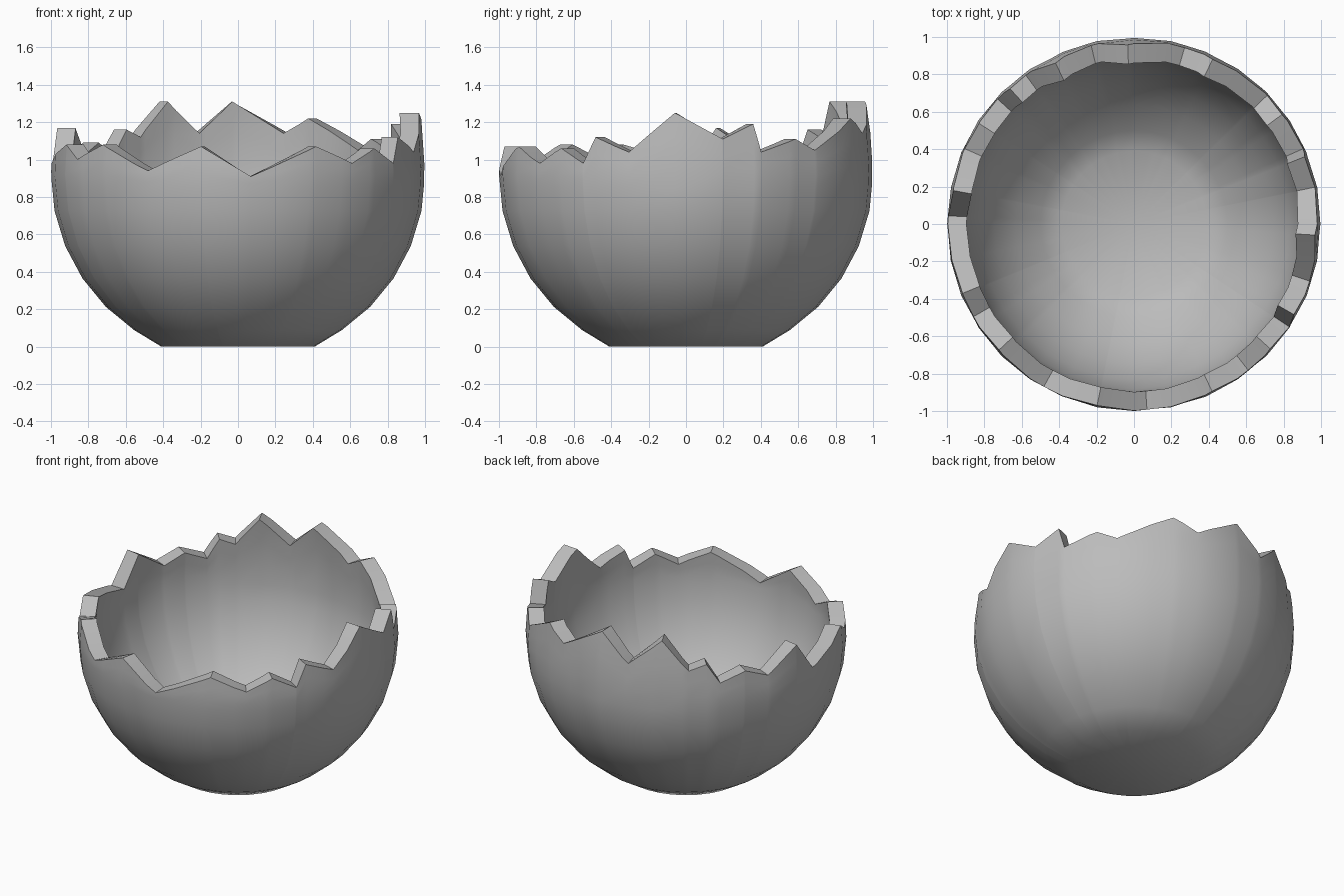
import bpy, bmesh, math

cube = bpy.data.objects.get("Cube")
if cube:
    bpy.data.objects.remove(cube, do_unlink=True)

SEGMENTS = 32
STEP = math.tau / SEGMENTS
EQUATOR = 0.92      # height of the widest ring
THICK = 0.1
LOW = 0.85          # the wall is whole below this height

# Broken rim: (angle in degrees from +x, height)
RIM = [(11.5, 1.11), (21.5, 1.19), (24, 1.04), (36.5, 1.11), (44, 1.05),
       (64.5, 1.22), (74, 1.14), (92, 1.31), (103.5, 1.14), (116, 1.31),
       (126, 1.12), (132.5, 1.16), (137.5, 1.03), (147, 1.09), (156, 1.03),
       (169.5, 1.17), (177.5, 0.97), (202, 1.08), (210, 1.0), (223, 1.08),
       (241, 0.94), (258.5, 1.07), (274, 0.91), (295, 1.07), (308, 0.98),
       (317.5, 1.06), (326.5, 0.98), (330.5, 1.12), (342, 1.04), (356.5, 1.25)]


def lerp_table(table, v):
    for (a, fa), (b, fb) in zip(table, table[1:]):
        if a <= v <= b:
            return fa + (fb - fa) * (v - a) / (b - a)
    return table[-1][1]


def egg_profile(radius, floor_z, floor_r):
    """(height, radius) points: round below, stretched above the equator."""
    pts = [(floor_z, floor_r)]
    for i in range(3, 11):
        a = i * STEP
        stretch = 1.5 if i > 8 else 1.0
        pts.append((EQUATOR - radius * stretch * math.cos(a), radius * math.sin(a)))
    return pts


outer = egg_profile(1.0, 0.0, 0.41)
inner = egg_profile(1.0 - THICK, THICK, 0.39)
rim = [(RIM[-1][0] - 360, RIM[-1][1])] + RIM + [(RIM[0][0] + 360, RIM[0][1])]

# Columns at every segment and at every break of the rim
angles = sorted({i * 360 / SEGMENTS for i in range(SEGMENTS)} | {a for a, z in RIM})


def wall_column(profile, deg):
    """Points of one wall side from the floor up to the rim."""
    top = lerp_table(rim, deg)
    heights = [z for z, r in profile if z < LOW] + [LOW]
    heights += [LOW + (top - LOW) * t for t in (0.33, 0.67, 1.0)]
    a = math.radians(deg)
    chord = math.cos(STEP / 2) / math.cos(a % STEP - STEP / 2)
    pts = []
    for z in heights:
        r = lerp_table(profile, z) * chord
        pts.append((r * math.cos(a), r * math.sin(a), z))
    return pts


# Shell: outer wall, rim and inner wall as one strip per column
bm = bmesh.new()
columns = []
for deg in angles:
    pts = wall_column(outer, deg) + wall_column(inner, deg)[::-1]
    columns.append([bm.verts.new(p) for p in pts])
base = bm.verts.new((0, 0, 0))
floor = bm.verts.new((0, 0, THICK))
for c, d in zip(columns, columns[1:] + columns[:1]):
    for i in range(len(c) - 1):
        bm.faces.new((c[i], d[i], d[i + 1], c[i + 1]))
    bm.faces.new((base, d[0], c[0]))
    bm.faces.new((floor, c[-1], d[-1]))
bmesh.ops.recalc_face_normals(bm, faces=bm.faces)

mesh = bpy.data.meshes.new("broken_shell")
bm.to_mesh(mesh)
bm.free()
shell = bpy.data.objects.new("broken_shell", mesh)
bpy.context.collection.objects.link(shell)

# Plain grey material
GREY = (0.5, 0.5, 0.5, 1.0)
mat = bpy.data.materials.new("shell_grey")
mat.use_nodes = True
mat.diffuse_color = GREY
for node in mat.node_tree.nodes:
    if node.type == 'BSDF_PRINCIPLED':
        node.inputs["Base Color"].default_value = GREY
mesh.materials.append(mat)

# Smooth walls, sharp broken edge
for ob in bpy.context.selected_objects:
    ob.select_set(False)
shell.select_set(True)
bpy.context.view_layer.objects.active = shell
bpy.ops.object.shade_smooth_by_angle(angle=math.radians(35))
